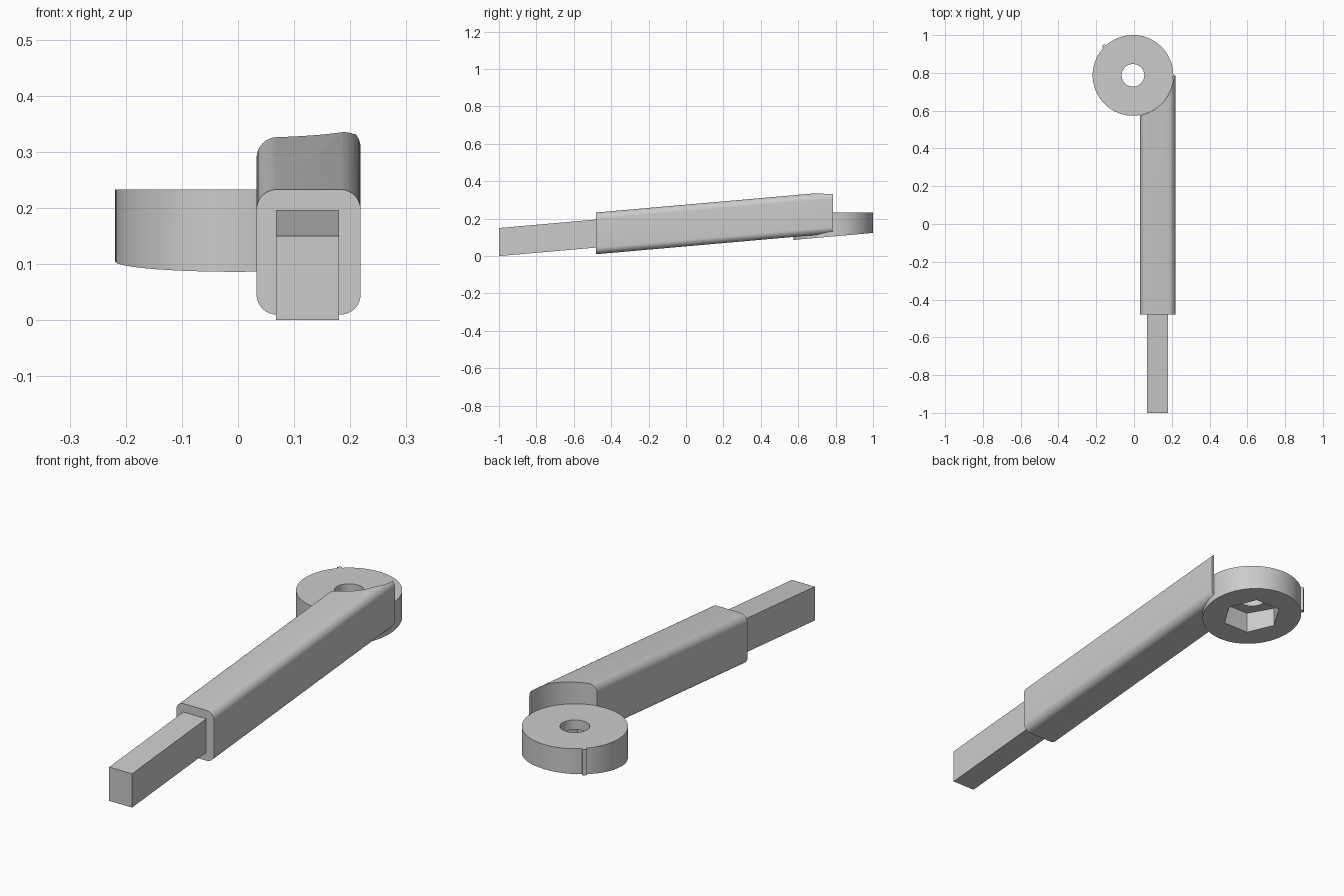
import bpy
import bmesh
import math
from mathutils import Vector

cube = bpy.data.objects.get("Cube")
if cube:
    bpy.data.objects.remove(cube, do_unlink=True)

SLOPE = math.tan(math.radians(5))      # upward tilt of the arm
CX, CY, R = -0.0055, 0.787, 0.2135     # round head

grey = bpy.data.materials.new("plain_grey")
grey.use_nodes = True
colour = (0.6, 0.6, 0.6, 1)
grey.diffuse_color = colour
grey.node_tree.nodes["Principled BSDF"].inputs["Base Color"].default_value = colour


def loft(name, ring_a, ring_b):
    """Solid between two matching rings of points."""
    bm = bmesh.new()
    a = [bm.verts.new(p) for p in ring_a]
    b = [bm.verts.new(p) for p in ring_b]
    n = len(a)
    bm.faces.new(a)
    bm.faces.new(b)
    for i in range(n):
        j = (i + 1) % n
        bm.faces.new((a[i], a[j], b[j], b[i]))
    bmesh.ops.recalc_face_normals(bm, faces=bm.faces)
    mesh = bpy.data.meshes.new(name)
    bm.to_mesh(mesh)
    bm.free()
    mesh.materials.append(grey)
    obj = bpy.data.objects.new(name, mesh)
    bpy.context.collection.objects.link(obj)
    return obj


def circle(radius, sides):
    return [(CX + radius * math.cos(math.tau * i / sides),
             CY + radius * math.sin(math.tau * i / sides)) for i in range(sides)]


def upright(name, outline, bottom, top):
    """Vertical prism; bottom is a function of y."""
    return loft(name, [(x, y, bottom(y)) for x, y in outline],
                [(x, y, top) for x, y in outline])


def tilted_bar(name, section, y0, y1):
    """Section in x and z, swept backwards while rising."""
    rise = (y1 - y0) * SLOPE
    return loft(name, [(x, y0, z) for x, z in section],
                [(x, y1, z + rise) for x, z in section])


def rounded_rect(x0, x1, z0, z1, r, steps=8):
    corners = [(x1 - r, z1 - r), (x0 + r, z1 - r), (x0 + r, z0 + r), (x1 - r, z0 + r)]
    points = []
    for k, (cx, cz) in enumerate(corners):
        for i in range(steps + 1):
            t = math.pi / 2 * (k + i / steps)
            points.append((cx + r * math.cos(t), cz + r * math.sin(t)))
    return points


def cut(obj, cutter):
    cutter.hide_render = True
    mod = obj.modifiers.new("cut", "BOOLEAN")
    mod.operation = "DIFFERENCE"
    mod.solver = "EXACT"
    mod.object = cutter
    activate(obj)
    bpy.ops.object.modifier_apply(modifier=mod.name)
    bpy.data.objects.remove(cutter, do_unlink=True)


def activate(obj):
    bpy.ops.object.select_all(action="DESELECT")
    obj.select_set(True)
    bpy.context.view_layer.objects.active = obj


def head_bottom(y):
    return 0.105 + SLOPE * (y - CY)


def below(y):
    return -0.5


# Round head with a slanted underside, a bore and a hexagonal socket
head = upright("round_head", circle(R, 96), head_bottom, 0.233)
cut(head, upright("socket_cutter", circle(0.125, 6), below, 0.19))
cut(head, upright("bore_cutter", circle(0.06, 48), below, 0.5))

# Arm sleeve, its back end hollowed to follow the head
sleeve = tilted_bar("arm_sleeve", rounded_rect(0.033, 0.2185, 0.01, 0.233, 0.036),
                    -0.48, CY)
cut(sleeve, upright("sleeve_cutter", circle(R + 0.001, 96), below, 0.6))

# Narrow bar coming out of the front of the sleeve
bar = tilted_bar("inner_bar", [(0.068, 0), (0.18, 0), (0.18, 0.15), (0.068, 0.15)],
                 -1, -0.47)

# Small upright rib on the rim of the head
out = Vector((-1, 1)).normalized()
side = Vector((1, 1)).normalized() * 0.009
centre = Vector((CX, CY))
rib_outline = [centre + out * (R - 0.012) - side, centre + out * (R + 0.012) - side,
               centre + out * (R + 0.012) + side, centre + out * (R - 0.012) + side]
rib = upright("rim_rib", [tuple(p) for p in rib_outline], head_bottom, 0.233)

for obj in (head, sleeve):
    activate(obj)
    bpy.ops.object.shade_smooth_by_angle(angle=math.radians(30))
